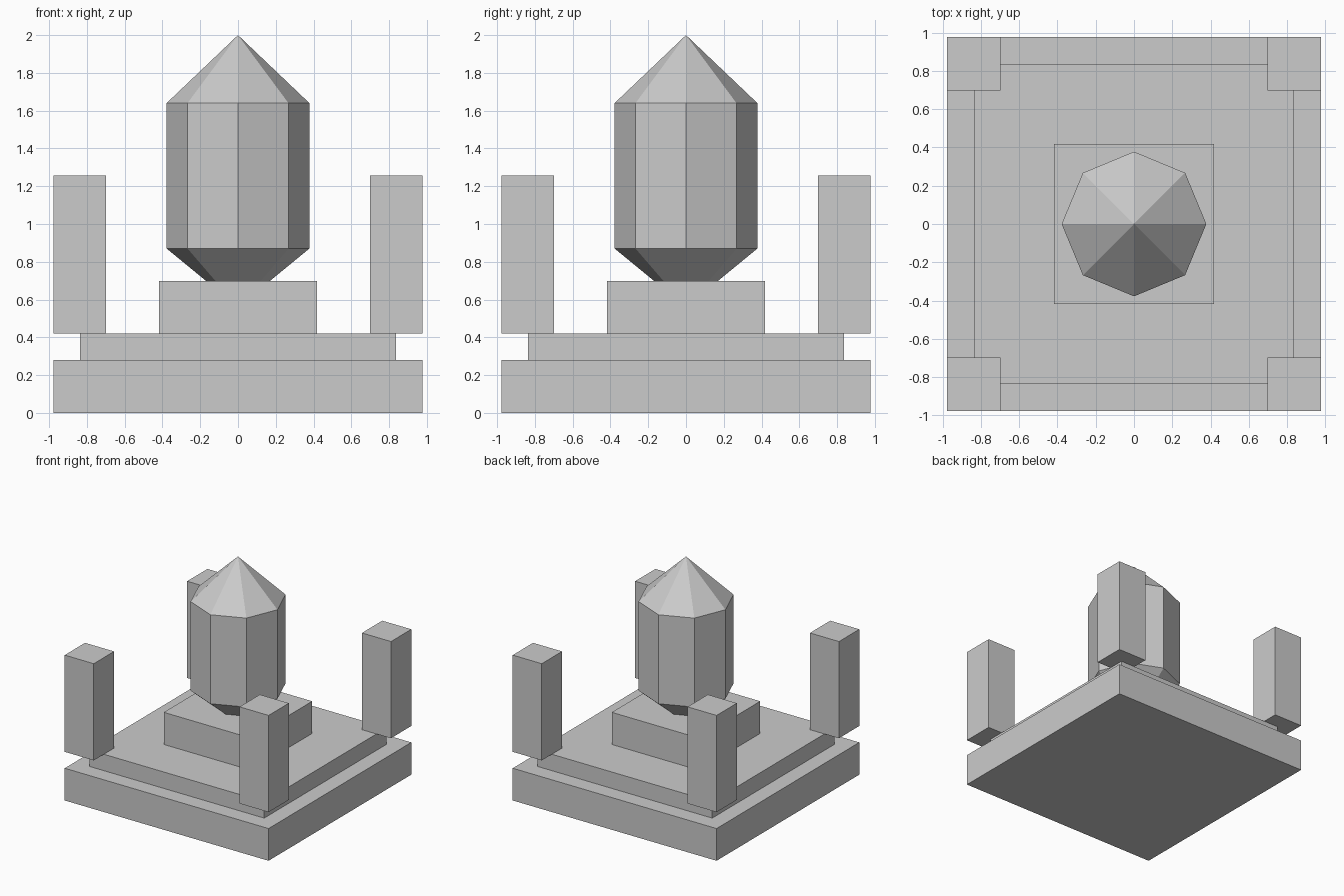
import bpy, bmesh, math

if "Cube" in bpy.data.objects:
    bpy.data.objects.remove(bpy.data.objects["Cube"])


def add_object(name, bm):
    bmesh.ops.recalc_face_normals(bm, faces=bm.faces)
    mesh = bpy.data.meshes.new(name)
    bm.to_mesh(mesh)
    bm.free()
    obj = bpy.data.objects.new(name, mesh)
    bpy.context.collection.objects.link(obj)
    return obj


def box(name, x0, x1, y0, y1, z0, z1):
    bm = bmesh.new()
    bmesh.ops.create_cube(bm, size=1)
    for v in bm.verts:
        v.co.x = x1 if v.co.x > 0 else x0
        v.co.y = y1 if v.co.y > 0 else y0
        v.co.z = z1 if v.co.z > 0 else z0
    return add_object(name, bm)


# Stepped square plinth
for name, half, z0, z1 in (("base_slab", 0.976, 0.0, 0.279),
                           ("upper_step", 0.837, 0.279, 0.421),
                           ("pedestal", 0.418, 0.421, 0.699)):
    box(name, -half, half, -half, half, z0, z1)

# Four corner pillars, overhanging the upper step
inner, outer = 0.698, 0.976
for sx, side in ((-1, "left"), (1, "right")):
    for sy, end in ((-1, "front"), (1, "back")):
        xs = sorted((sx * inner, sx * outer))
        ys = sorted((sy * inner, sy * outer))
        box(f"pillar_{end}_{side}", *xs, *ys, 0.421, 1.258)

# Eight-sided crystal, its lower point sunk into the pedestal
SIDES, RADIUS = 8, 0.378
bm = bmesh.new()
rings = [[bm.verts.new((RADIUS * math.cos(math.tau * i / SIDES),
                        RADIUS * math.sin(math.tau * i / SIDES), z))
          for i in range(SIDES)] for z in (0.87, 1.64)]
bottom = bm.verts.new((0, 0, 0.56))
top = bm.verts.new((0, 0, 2.0))
for i in range(SIDES):
    j = (i + 1) % SIDES
    bm.faces.new((rings[0][i], rings[0][j], rings[1][j], rings[1][i]))
    bm.faces.new((rings[1][i], rings[1][j], top))
    bm.faces.new((rings[0][j], rings[0][i], bottom))
add_object("crystal", bm)
